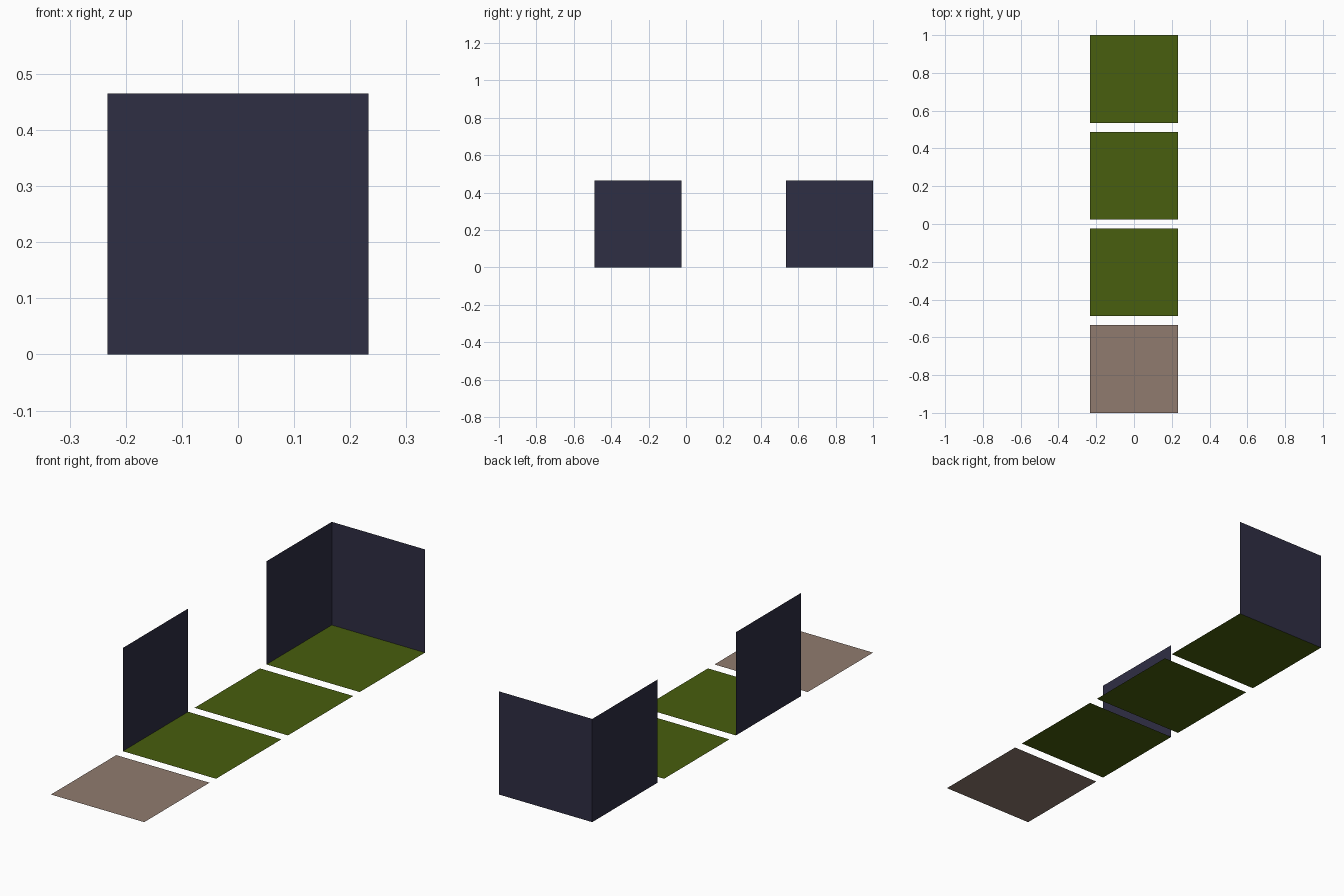
import bpy
import bmesh
from mathutils import Vector

if "Cube" in bpy.data.objects:
    bpy.data.objects.remove(bpy.data.objects["Cube"])

# Four square tiles in a row, gap is a tenth of a tile, total length 2
SIZE = 2 / 4.3
PITCH = SIZE * 1.1
H = SIZE / 2


def material(name, rgb):
    mat = bpy.data.materials.new(name)
    mat.diffuse_color = (*rgb, 1)
    mat.use_nodes = True
    mat.node_tree.nodes["Principled BSDF"].inputs["Base Color"].default_value = mat.diffuse_color
    return mat


green = material("moss green", (0.065, 0.112, 0.0044))
tan = material("dusty tan", (0.279, 0.198, 0.159))
navy = material("dark slate", (0.028, 0.0273, 0.0578))


def panel(name, corner, u, v, mat):
    """Flat square sheet spanned from a corner by directions u and v."""
    bm = bmesh.new()
    c, u, v = Vector(corner), Vector(u) * SIZE, Vector(v) * SIZE
    bm.faces.new([bm.verts.new(p) for p in (c, c + u, c + u + v, c + v)])
    mesh = bpy.data.meshes.new(name)
    bm.to_mesh(mesh)
    bm.free()
    mesh.materials.append(mat)
    obj = bpy.data.objects.new(name, mesh)
    bpy.context.collection.objects.link(obj)


X, Y, Z = (1, 0, 0), (0, 1, 0), (0, 0, 1)

for i in range(4):
    y = -1 + i * PITCH
    # Floor tile, the front one is tan
    panel(f"floor_tile_{i + 1}", (-H, y, 0), X, Y, tan if i == 0 else green)
    # Left wall on the second and last tiles, facing inwards
    if i in (1, 3):
        panel(f"left_wall_{i + 1}", (-H, y, 0), Y, Z, navy)

# Back wall closing the last tile
panel("back_wall", (-H, 1, 0), X, Z, navy)
